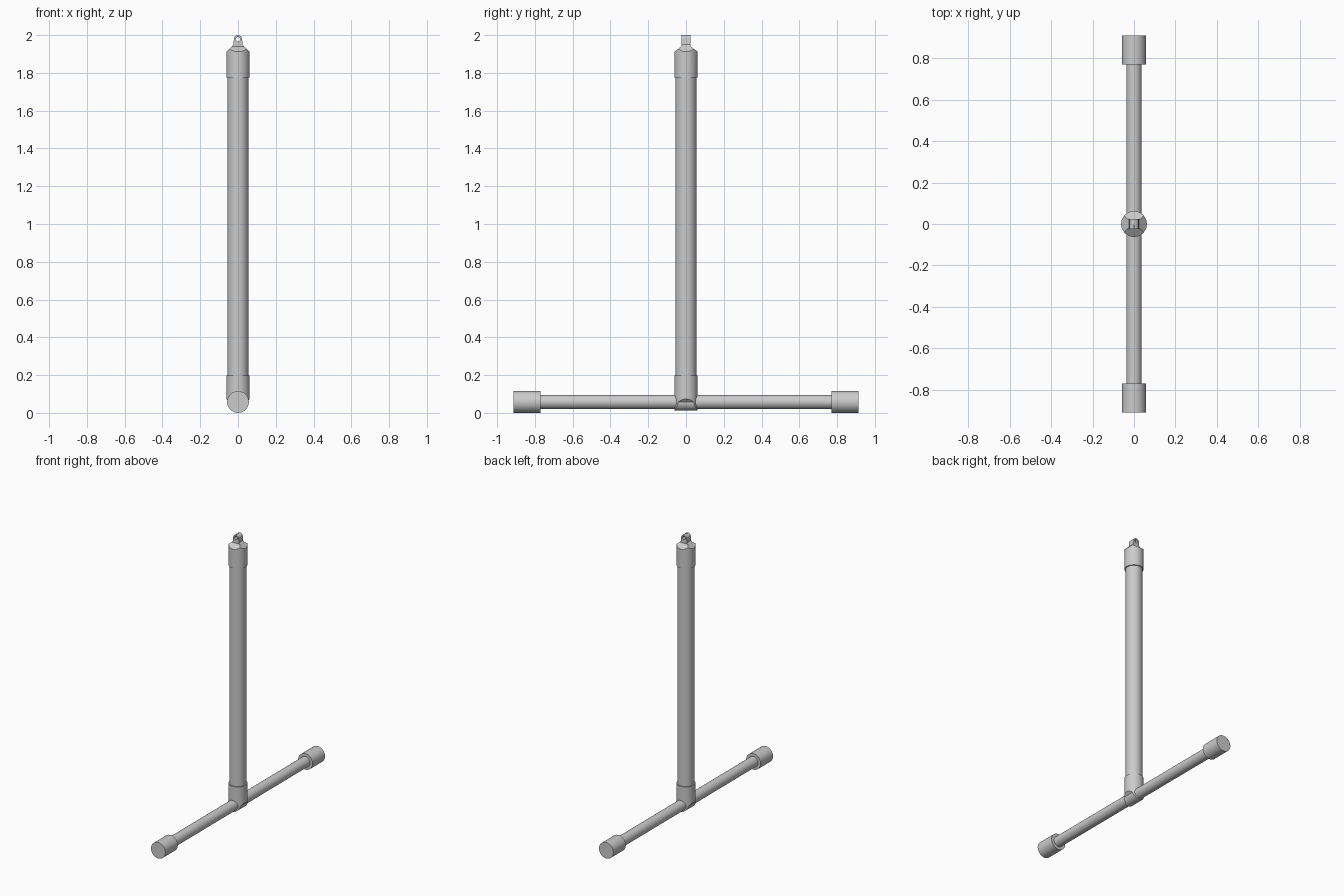
import bpy, bmesh
from math import pi, sin, cos, radians

if "Cube" in bpy.data.objects:
    bpy.data.objects.remove(bpy.data.objects["Cube"])


def smooth(ob):
    bpy.ops.object.select_all(action='DESELECT')
    bpy.context.view_layer.objects.active = ob
    ob.select_set(True)
    bpy.ops.object.shade_smooth_by_angle(angle=radians(30))


def tube(name, r, a, b, axis='Z', z=0.0, sides=64):
    """Solid cylinder from a to b along Z, or along Y at height z."""
    mid = (a + b) / 2
    loc = (0, 0, mid) if axis == 'Z' else (0, mid, z)
    rot = (0, 0, 0) if axis == 'Z' else (pi / 2, 0, 0)
    bpy.ops.mesh.primitive_cylinder_add(vertices=sides, radius=r, depth=abs(b - a),
                                        location=loc, rotation=rot)
    ob = bpy.context.object
    ob.name = name
    smooth(ob)
    return ob


def prism(name, pts, axis, half=0.1):
    """Extrude a (u, z) outline along the given horizontal axis."""
    bm = bmesh.new()
    place = (lambda u, z: (u, -half, z)) if axis == 'Y' else (lambda u, z: (-half, u, z))
    face = bm.faces.new([bm.verts.new(place(u, z)) for u, z in pts])
    ext = bmesh.ops.extrude_face_region(bm, geom=[face])
    vec = (0, 2 * half, 0) if axis == 'Y' else (2 * half, 0, 0)
    bmesh.ops.translate(bm, vec=vec,
                        verts=[v for v in ext['geom'] if isinstance(v, bmesh.types.BMVert)])
    bmesh.ops.recalc_face_normals(bm, faces=bm.faces)
    me = bpy.data.meshes.new(name)
    bm.to_mesh(me)
    bm.free()
    ob = bpy.data.objects.new(name, me)
    bpy.context.collection.objects.link(ob)
    return ob


def boolean(ob, cutter, op):
    cutter.hide_render = True
    mod = ob.modifiers.new('cut', 'BOOLEAN')
    mod.operation, mod.object, mod.solver = op, cutter, 'EXACT'
    bpy.context.view_layer.objects.active = ob
    bpy.ops.object.modifier_apply(modifier=mod.name)
    bpy.data.objects.remove(cutter)


def arc(cz, r, a0, a1, n=24):
    return [(r * cos(radians(a0 + (a1 - a0) * i / n)),
             cz + r * sin(radians(a0 + (a1 - a0) * i / n))) for i in range(n + 1)]


R = 0.062      # fitting radius
ROD_Z = 0.058  # height of cross rod

# Main post and cross rod
tube('post', 0.055, 0.13, 1.88)
tube('cross_rod', 0.037, -0.85, 0.85, 'Y', ROD_Z)

# End caps of the cross rod
for name, s in (('front_end_cap', -1), ('back_end_cap', 1)):
    tube(name, 0.0575, s * 0.77, s * 0.912, 'Y', ROD_Z)

# Top fitting: round socket tapering on all four sides to a flat eye
top = tube('top_eye_fitting', R, 1.775, 2.05)
boolean(top, prism('eye_front_outline',
                   [(-0.07, 1.7), (0.07, 1.7), (0.07, 1.905), (R, 1.912), (0.024, 1.95)]
                   + arc(1.978, 0.022, 0, 180)
                   + [(-0.024, 1.95), (-R, 1.912), (-0.07, 1.905)], 'Y'), 'INTERSECT')
boolean(top, prism('eye_side_outline',
                   [(-0.07, 1.7), (0.07, 1.7), (0.07, 1.905), (R, 1.912), (0.024, 1.94),
                    (0.024, 2.1), (-0.024, 2.1), (-0.024, 1.94), (-R, 1.912),
                    (-0.07, 1.905)], 'X'), 'INTERSECT')
boolean(top, tube('eye_hole', 0.012, -0.1, 0.1, 'Y', 1.978, 32), 'DIFFERENCE')
smooth(top)

# Bottom fitting: round socket narrowing to a collar around the cross rod
bottom = tube('bottom_tee_fitting', R, -0.05, 0.197)
boolean(bottom, prism('tee_front_outline',
                      [(0.07, 0.3), (-0.07, 0.3), (-0.07, 0.082), (-R, 0.074)]
                      + arc(ROD_Z, 0.046, 182, 358)
                      + [(R, 0.074), (0.07, 0.082)], 'Y'), 'INTERSECT')
smooth(bottom)
